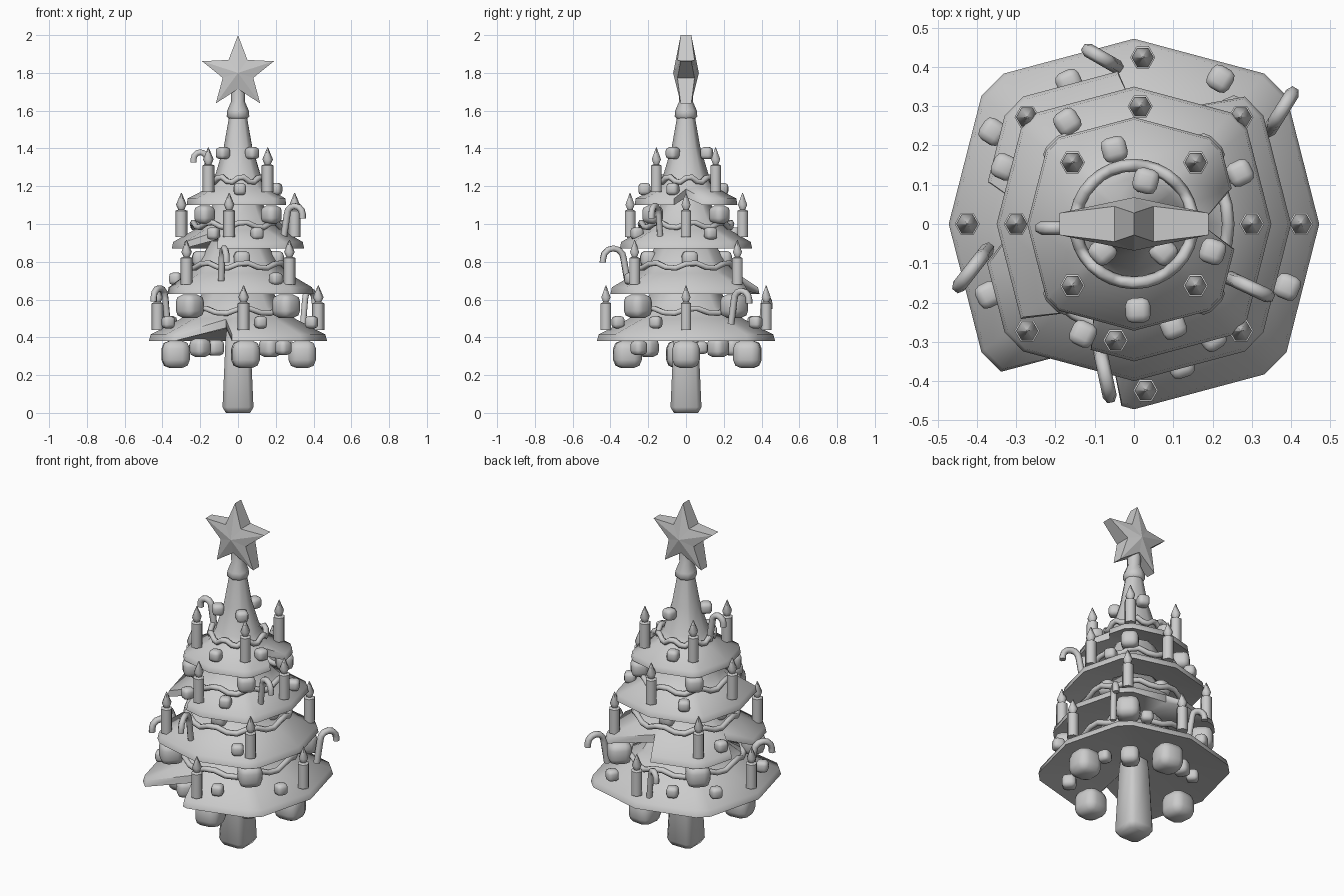
import bpy, bmesh
from math import sin, cos, pi, radians, atan2
from mathutils import Matrix, Vector

cube = bpy.data.objects.get("Cube")
if cube:
    bpy.data.objects.remove(cube)

grey = bpy.data.materials.new("plain_grey")
grey.use_nodes = True
grey.diffuse_color = (0.6, 0.6, 0.6, 1)
grey.node_tree.nodes["Principled BSDF"].inputs["Base Color"].default_value = (0.6, 0.6, 0.6, 1)
smooth_parts = []


def finish(name, bm, smooth=True):
    bmesh.ops.remove_doubles(bm, verts=bm.verts, dist=0.0005)
    bmesh.ops.recalc_face_normals(bm, faces=bm.faces)
    me = bpy.data.meshes.new(name)
    bm.to_mesh(me)
    bm.free()
    me.materials.append(grey)
    ob = bpy.data.objects.new(name, me)
    bpy.context.collection.objects.link(ob)
    if smooth:
        smooth_parts.append(ob)
    return ob


def skin(bm, columns):
    """Bridge vertical profiles set around the z axis; cap both ends."""
    cols = [[bm.verts.new(p) for p in col] for col in columns]
    n = len(cols)
    for i in range(n):
        a, b = cols[i], cols[(i + 1) % n]
        for j in range(len(a) - 1):
            bm.faces.new((a[j], b[j], b[j + 1], a[j + 1]))
    bm.faces.new([c[0] for c in cols])
    bm.faces.new([c[-1] for c in cols])


def polar(r, deg, z):
    return (r * cos(radians(deg)), r * sin(radians(deg)), z)


def lathe(name, profile, angles):
    bm = bmesh.new()
    skin(bm, [[polar(r, a, z) for r, z in profile] for a in angles])
    return finish(name, bm)


def tube(name, points, radius, closed=False):
    cu = bpy.data.curves.new(name, "CURVE")
    cu.dimensions = "3D"
    cu.bevel_depth = radius
    cu.bevel_resolution = 1
    cu.use_fill_caps = True
    sp = cu.splines.new("POLY")
    sp.points.add(len(points) - 1)
    for p, co in zip(sp.points, points):
        p.co = (*co, 1)
    sp.use_cyclic_u = closed
    cu.materials.append(grey)
    ob = bpy.data.objects.new(name, cu)
    bpy.context.collection.objects.link(ob)


# Trunk: a tapered square post with cut corners
square = [q + d for q in (45, 135, 225, 315) for d in (-10, 10)]
lathe("trunk", [(0.078, 0), (0.1, 0.03), (0.08, 0.4), (0.07, 0.46)], square)

# Branch tiers: eight-sided skirts, each with split wedges
corners = [0, 40, 49, 90, 131, 140, 180, 220, 229, 270, 311, 320]


def outline(deg):
    """Relative rim radius: straight sides between the corner points."""
    deg %= 360
    ring = corners + [360]
    for a, b in zip(ring, ring[1:]):
        if a <= deg <= b:
            ra, rb = [1.0 if c % 90 == 0 else 1.075 for c in (a, b)]
            pa, pb = Vector(polar(ra, a, 0)), Vector(polar(rb, b, 0))
            d = Vector(polar(1, deg, 0))
            e = pb - pa
            return (pa.x * e.y - pa.y * e.x) / (d.x * e.y - d.y * e.x)


def tier(name, z, rim, upper, gaps):
    cols = {a: False for a in corners}
    for start, end, tip in gaps:
        cols = {a: v for a, v in cols.items() if not start < a < end}
        cols.update({start: False, end: False, tip: True})
    bm = bmesh.new()
    columns = []
    for a in sorted(cols):
        r = rim * outline(a)
        edge = [(r, z), (r * 0.98, z + 0.035)]
        if cols[a]:
            r_in, z_in = upper[0][0] + 0.01, z + upper[0][1] - 0.005
            edge = [(r_in, z_in - 0.045), (r_in, z_in)]
        prof = [(0.06, z + 0.07)] + edge + [(u, z + h) for u, h in upper]
        columns.append([polar(q, a, h) for q, h in prof])
    skin(bm, columns)
    finish(name, bm)


tier("tier_bottom", 0.38, 0.472, [(0.3, 0.12), (0.23, 0.18), (0.17, 0.29)],
     [(228, 266, 258)])
tier("tier_lower", 0.63, 0.4, [(0.265, 0.11), (0.21, 0.17), (0.145, 0.28)],
     [(49, 96, 88), (164, 195, 172)])
tier("tier_upper", 0.87, 0.35, [(0.23, 0.1), (0.17, 0.16), (0.115, 0.27)],
     [(220, 251, 245)])
tier("tier_top", 1.1, 0.272, [(0.16, 0.09), (0.12, 0.16), (0.075, 0.31), (0.045, 0.48)],
     [(-14, 20, 0)])

# Garlands: wavy cords around each tier
for name, z, r in [("bottom", 0.54, 0.305), ("lower", 0.78, 0.275),
                   ("upper", 0.995, 0.24), ("top", 1.235, 0.15)]:
    tube("garland_" + name,
         [polar(r, i * 11.25, z + 0.016 * sin(i * pi / 2 + 0.6)) for i in range(32)],
         0.016, True)


# Baubles: cubes with wide rounded edges
def bauble(name, x, y, z, r):
    bm = bmesh.new()
    bmesh.ops.create_cube(bm, size=2 * r)
    bmesh.ops.bevel(bm, geom=bm.edges[:], offset=r * 0.6, segments=2, profile=0.5,
                    affect="EDGES")
    bmesh.ops.rotate(bm, verts=bm.verts, matrix=Matrix.Rotation(atan2(y, x), 3, "Z"))
    bmesh.ops.translate(bm, verts=bm.verts, vec=(x, y, z))
    finish(name, bm)


for x, y in [(0.34, 0), (0.04, 0.325), (-0.33, -0.03), (0.04, -0.31)]:
    bauble("hanging_bauble_bottom", x, y, 0.31, 0.073)
for x, y, r in [(0.17, 0.17, 0.05), (0.27, 0.08, 0.033), (-0.12, 0.25, 0.042),
                (-0.22, 0.22, 0.033), (0.24, -0.25, 0.038), (-0.2, -0.2, 0.048)]:
    bauble("hanging_bauble_inner", x, y, 0.345, r)
for i in range(4):
    side, diag = 90 * i, 90 * i + 45
    bauble("hanging_bauble_lower", *polar(0.36, diag, 0.565), 0.063)
    bauble("hanging_bauble_upper", *polar(0.2, side + 6, 0.815), 0.042)
    bauble("hanging_bauble_top", *polar(0.25, diag, 1.05), 0.047)

small_baubles = {
    1.375: [(0.03, 0.11), (-0.08, -0.07), (0.075, -0.07)],
    1.185: [(-0.05, 0.19), (0.2, -0.07), (0.01, -0.22)],
    0.95: [(-0.17, 0.26), (0.27, 0.13), (0.1, -0.26), (-0.13, -0.28)],
    0.71: [(-0.33, 0.145), (0.2, -0.29)],
    0.48: [(0.22, 0.37), (-0.36, 0.235), (0.39, -0.16), (-0.37, -0.18), (0.12, -0.36),
           (-0.165, 0.36)],
}
for z, spots in small_baubles.items():
    for x, y in spots:
        bauble("small_bauble", x, y, z, 0.032)

# Candles: six-sided sticks with pointed flames
for z, r, turn in [(0.44, 0.425, 0), (0.68, 0.385, 45), (0.93, 0.3, 0), (1.17, 0.222, 45)]:
    for i in range(4):
        spin = turn + 90 * i
        if turn == 0 and i == 3:
            spin += 4 if z < 0.5 else -9
        elif turn == 0 and i == 1:
            spin -= 3
        candle = lathe("candle", [(0.032, 0), (0.032, 0.14), (0.016, 0.146), (0.028, 0.172),
                                  (0.002, 0.235)], range(0, 360, 60))
        candle.location = polar(r, spin, z)


# Candy canes: a leaning stem and a half-round hook
def cane(x, y, z, heading, height, hook):
    d = Vector(polar(1, heading, 0))
    top = Vector((x, y, z + height))
    pts = [Vector((x, y, z)) - d * 0.02, top]
    for i in range(1, 7):
        t = pi * i / 6
        pts.append(top + d * hook * (1 - cos(t)) + Vector((0, 0, hook * sin(t))))
    pts.append(pts[-1] - Vector((0, 0, 0.02)))
    tube("candy_cane", pts, 0.018)


cane(-0.165, -0.01, 1.22, 180, 0.125, 0.035)
cane(0.26, -0.145, 0.93, -25, 0.12, 0.045)
cane(-0.085, -0.33, 0.7, -78, 0.115, 0.056)
cane(-0.385, -0.08, 0.47, 232, 0.14, 0.05)
cane(0.355, 0.255, 0.47, 58, 0.13, 0.046)
cane(-0.06, 0.41, 0.43, 150, 0.14, 0.033)

# Star on a flared socket: slim tips, thicker towards the middle
lathe("star_socket", [(0.04, 1.55), (0.06, 1.57), (0.057, 1.6), (0.036, 1.65), (0.04, 1.75)],
      range(0, 360, 45))
bm = bmesh.new()
rims = []
for side in (-1, 1):
    ring = []
    for i in range(10):
        r, y = (0.2, 0.028) if i % 2 == 0 else (0.085, 0.045)
        ring.append(bm.verts.new((r * sin(i * pi / 5), side * y, 1.8 + r * cos(i * pi / 5))))
    rims.append(ring)
peaks = [bm.verts.new((0, y, 1.8)) for y in (-0.068, 0.068)]
for i in range(10):
    k = (i + 1) % 10
    bm.faces.new((rims[0][i], rims[0][k], rims[1][k], rims[1][i]))
    for rim, peak in zip(rims, peaks):
        bm.faces.new((rim[i], rim[k], peak))
finish("star", bm, smooth=False)

# Smooth shading with sharp creases kept
bpy.ops.object.select_all(action="DESELECT")
for ob in smooth_parts:
    ob.select_set(True)
bpy.context.view_layer.objects.active = smooth_parts[0]
bpy.ops.object.shade_smooth_by_angle(angle=radians(62))
